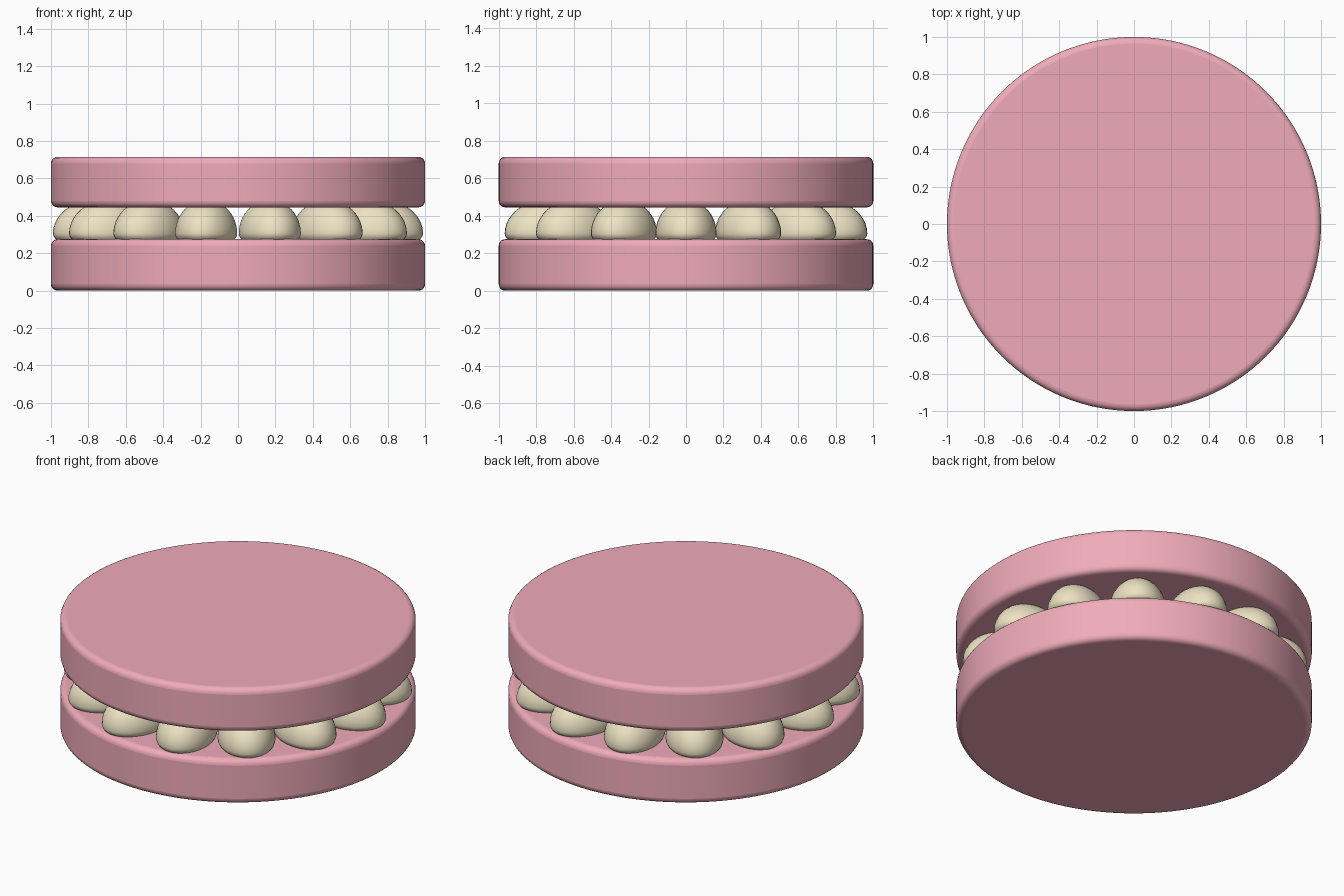
import bpy, math

if "Cube" in bpy.data.objects:
    bpy.data.objects.remove(bpy.data.objects["Cube"])

def material(name, color):
    m = bpy.data.materials.new(name)
    m.diffuse_color = (*color, 1)
    m.use_nodes = True
    m.node_tree.nodes["Principled BSDF"].inputs["Base Color"].default_value = m.diffuse_color
    return m

pink = material("pink_shell", (0.87, 0.41, 0.49))
cream = material("cream", (0.85, 0.77, 0.55))

# Two round biscuit shells with softened rims
def shell(name, z0, z1):
    bpy.ops.mesh.primitive_cylinder_add(vertices=128, radius=1, depth=z1 - z0,
                                        location=(0, 0, (z0 + z1) / 2))
    o = bpy.context.object
    o.name = name
    o.data.materials.append(pink)
    b = o.modifiers.new("rim", 'BEVEL')
    b.width = 0.035
    b.segments = 5
    b.limit_method = 'ANGLE'
    b.angle_limit = math.radians(40)
    bpy.ops.object.shade_smooth_by_angle(angle=math.radians(40))

shell("bottom_shell", 0.0, 0.275)
shell("top_shell", 0.445, 0.715)

# Ring of piped cream dollops, domed above and flatter below
COUNT, RING, BASE = 14, 0.765, 0.305
for i in range(COUNT):
    a = 2 * math.pi * i / COUNT
    bpy.ops.mesh.primitive_uv_sphere_add(segments=32, ring_count=20, radius=1)
    o = bpy.context.object
    o.name = f"cream_dollop_{i + 1}"
    for v in o.data.vertices:
        v.co.x *= 0.225
        v.co.y *= 0.163
        v.co.z *= 0.18 if v.co.z > 0 else 0.08
    o.location = (RING * math.cos(a), RING * math.sin(a), BASE)
    o.rotation_euler.z = a
    o.data.materials.append(cream)
    bpy.ops.object.shade_smooth()
